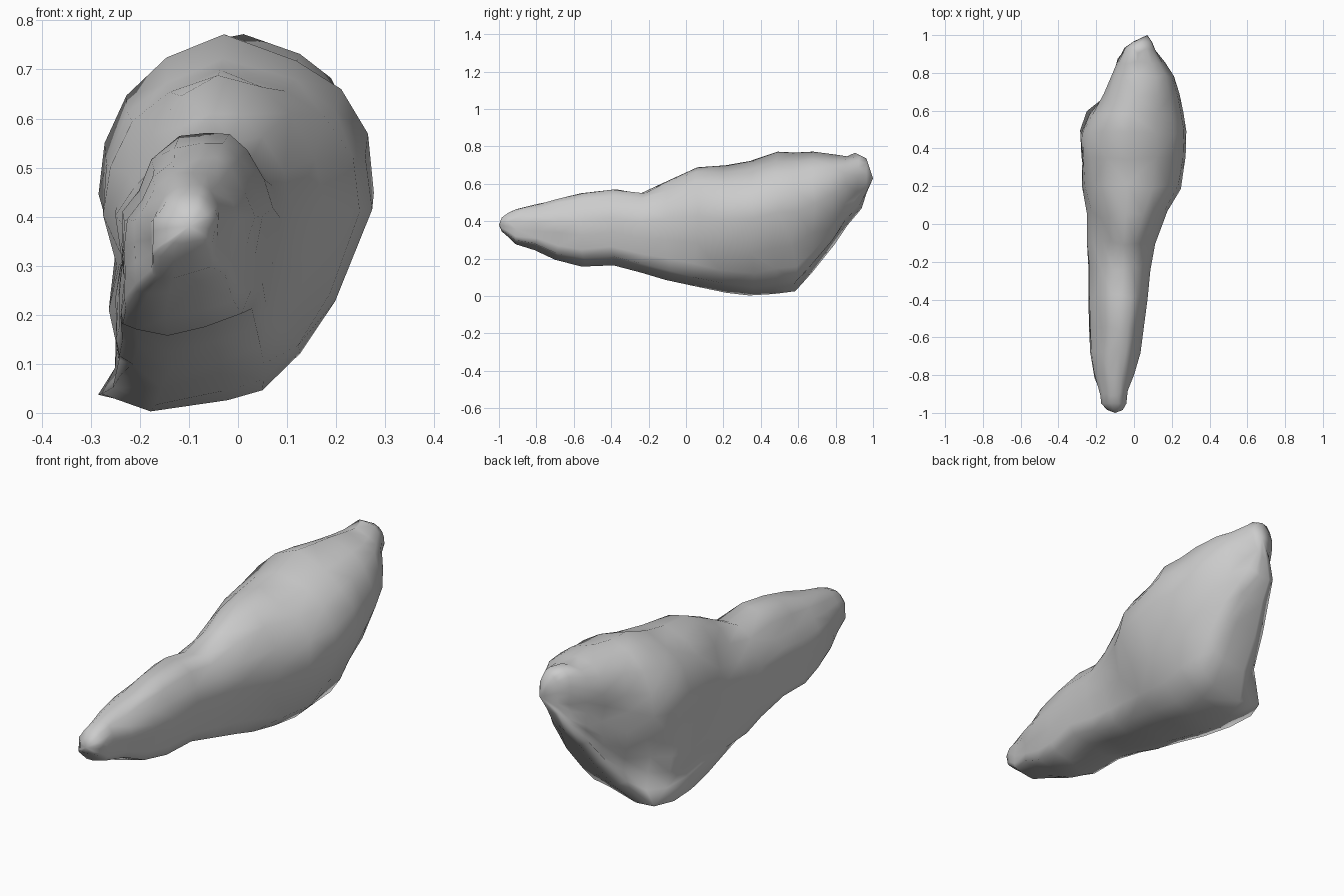
import bpy, bmesh, math, random
from mathutils import Vector, noise

random.seed(4)

# Cross-section of the narrow front (x, z), running anticlockwise from the crest
FRONT = [(-.05, .56), (-.11, .555), (-.17, .51), (-.20, .45), (-.235, .40), (-.235, .33),
         (-.235, .27), (-.24, .20), (-.235, .175), (-.20, .165), (-.13, .155), (-.04, .175),
         (.05, .20), (.07, .25), (.08, .33), (.10, .41), (.08, .47), (.04, .53), (0, .56)]
# Cross-section of the broad back
BACK = [(-.03, .77), (-.15, .725), (-.23, .65), (-.275, .54), (-.285, .44), (-.255, .32),
        (-.265, .22), (-.25, .15), (-.245, .09), (-.28, .04), (-.18, 0), (-.02, .03),
        (.06, .05), (.13, .13), (.21, .24), (.285, .44), (.27, .56), (.21, .66), (.12, .72)]

# Stations along the length: y, left, right, bottom, top
STATIONS = [(-.985, -.14, -.06, .345, .42), (-.95, -.175, -.04, .315, .445),
            (-.90, -.18, -.03, .28, .46), (-.80, -.21, 0, .235, .49),
            (-.68, -.23, .03, .19, .525), (-.55, -.235, .05, .16, .545),
            (-.39, -.24, .075, .165, .565), (-.23, -.245, .09, .125, .555),
            (-.10, -.25, .115, .085, .62), (.05, -.255, .18, .05, .69),
            (.20, -.27, .25, .02, .70), (.35, -.28, .275, 0, .72),
            (.48, -.28, .283, .015, .77), (.58, -.235, .265, .03, .772),
            (.68, -.185, .245, .13, .768), (.78, -.13, .215, .27, .758),
            (.86, -.09, .16, .38, .752), (.92, -.05, .115, .47, .766),
            (.965, -.005, .095, .55, .735)]

# Hollows and bumps in the surface: centre, radius, push
DENTS = [((.25, .55, .30), .14, (-.02, 0, .01)), ((.12, .02, .55), .15, (-.012, 0, -.01)),
         ((-.17, .72, .52), .10, (.025, -.01, 0)), ((-.07, -.78, .23), .10, (0, 0, .02)),
         ((-.20, -.03, .60), .13, (.03, 0, -.04)),   # saddle on the left shoulder
         ((-.25, .56, .06), .10, (-.02, .02, -.035)),  # toe at the lower left
         ((-.19, .66, .20), .12, (.03, -.03, 0))]


def unit(points):
    """Scale a section to a 0-1 box."""
    xs, zs = zip(*points)
    return [((x - min(xs)) / (max(xs) - min(xs)), (z - min(zs)) / (max(zs) - min(zs)))
            for x, z in points]


def weather(p):
    """Press in the hollows and roughen the surface."""
    q = p.copy()
    for centre, radius, push in DENTS:
        d = (p - Vector(centre)).length / radius
        q += Vector(push) * math.exp(-d * d)
    n = noise.noise_vector(p * 7) * .012
    q += Vector((n.x, n.y + random.uniform(-.014, .014), n.z))
    return Vector((max(-.285, min(.285, q.x)), q.y, max(0, min(.772, q.z))))


front, back = unit(FRONT), unit(BACK)
bm = bmesh.new()
rings = []
for y, x0, x1, z0, z1 in STATIONS:
    t = max(0, min(1, (y + .28) / .6))
    t = t * t * (3 - 2 * t)
    ring = []
    for (fx, fz), (bx, bz) in zip(front, back):
        x = x0 + (x1 - x0) * (fx + (bx - fx) * t)
        z = z0 + (z1 - z0) * (fz + (bz - fz) * t)
        p = Vector((x, y, z))
        ring.append(bm.verts.new(weather(p) if abs(y) < .94 else p))
    rings.append(ring)

# Skin between stations
for a, b in zip(rings, rings[1:]):
    for i in range(len(a)):
        j = (i + 1) % len(a)
        bm.faces.new((a[i], a[j], b[j], b[i]))

# Pointed ends
for ring, tip in ((rings[0], (-.10, -1, .38)), (rings[-1], (.07, 1, .63))):
    v = bm.verts.new(tip)
    for i in range(len(ring)):
        bm.faces.new((ring[i], ring[(i + 1) % len(ring)], v))

bmesh.ops.recalc_face_normals(bm, faces=bm.faces)
bmesh.ops.triangulate(bm, faces=bm.faces)
mesh = bpy.data.meshes.new("boulder")
bm.to_mesh(mesh)
bm.free()
boulder = bpy.data.objects.new("boulder", mesh)
bpy.context.collection.objects.link(boulder)
mesh.shade_smooth()
